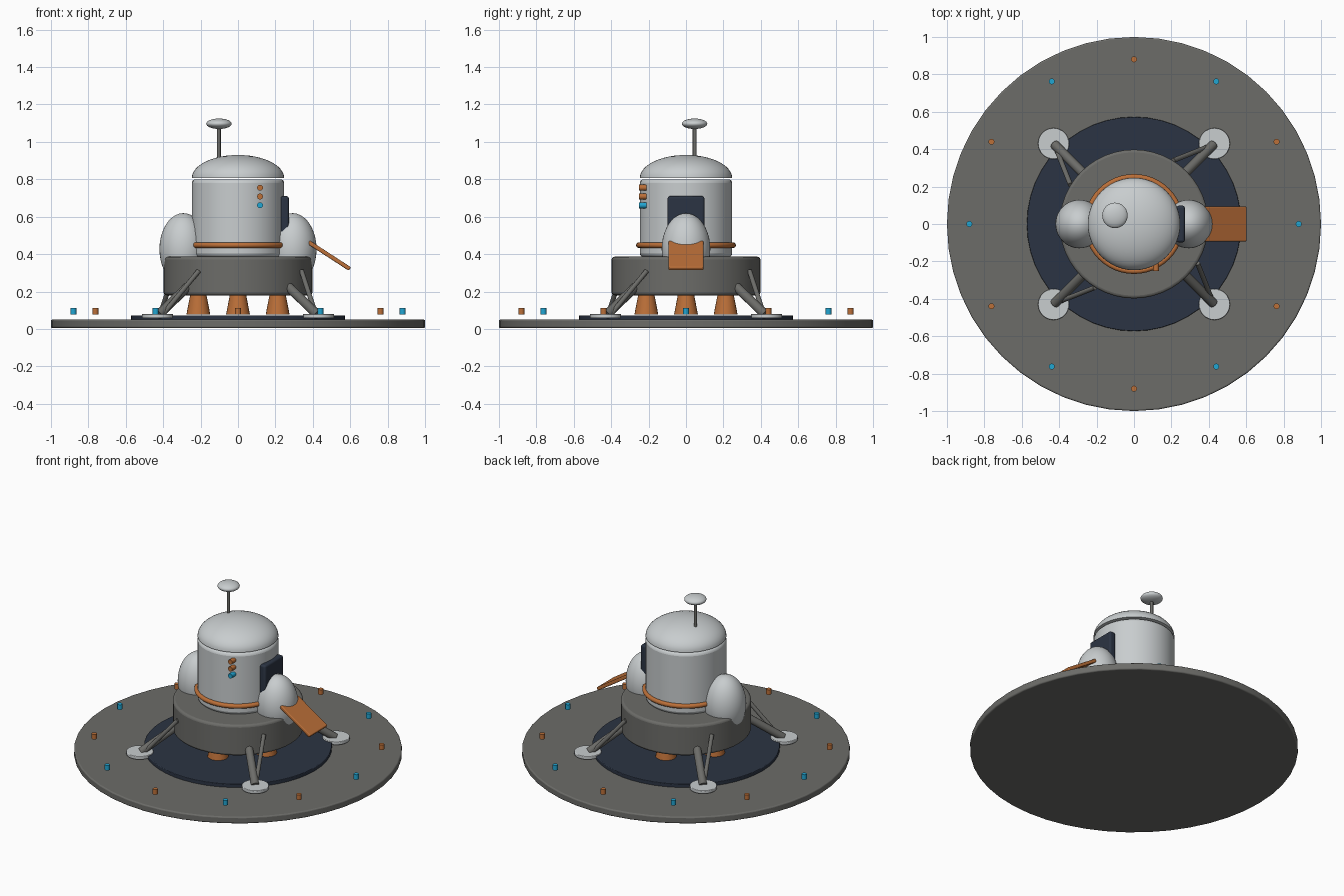
import bpy, bmesh, math
from mathutils import Vector, Matrix

if "Cube" in bpy.data.objects:
    bpy.data.objects.remove(bpy.data.objects["Cube"])


def colour(name, r, g, b):
    m = bpy.data.materials.new(name)
    m.diffuse_color = (r, g, b, 1)
    m.use_nodes = True
    m.node_tree.nodes["Principled BSDF"].inputs["Base Color"].default_value = m.diffuse_color
    return m


GREY = colour("dark grey", 0.15, 0.15, 0.14)
PALE = colour("pale grey", 0.58, 0.61, 0.62)
NAVY = colour("navy", 0.024, 0.034, 0.056)
ORANGE = colour("copper orange", 0.50, 0.16, 0.04)
BLUE = colour("light blue", 0.015, 0.38, 0.65)


def finish(name, mat, bevel=0):
    """Name, colour and smooth the active object, with an optional rounded edge."""
    ob = bpy.context.object
    ob.name = name
    ob.data.materials.clear()
    ob.data.materials.append(mat)
    if bevel:
        bpy.ops.object.transform_apply(location=False, rotation=False, scale=True)
        mod = ob.modifiers.new("rounded edge", 'BEVEL')
        mod.width, mod.segments, mod.limit_method = bevel, 3, 'ANGLE'
        mod.angle_limit = math.radians(40)
    bpy.ops.object.shade_smooth_by_angle(angle=math.radians(35))
    return ob


def cylinder(name, mat, x, y, z0, z1, r0, r1=None, sides=48, bevel=0):
    bpy.ops.mesh.primitive_cone_add(
        vertices=sides, radius1=r0, radius2=r0 if r1 is None else r1,
        depth=z1 - z0, location=(x, y, (z0 + z1) / 2))
    return finish(name, mat, bevel)


def rod(name, mat, a, b, r, sides=16):
    a, b = Vector(a), Vector(b)
    bpy.ops.mesh.primitive_cylinder_add(
        vertices=sides, radius=r, depth=(b - a).length, location=(a + b) / 2,
        rotation=(b - a).to_track_quat('Z', 'Y').to_euler())
    return finish(name, mat)


def ellipsoid(name, mat, loc, size, segs=40, rings=20):
    bpy.ops.mesh.primitive_uv_sphere_add(segments=segs, ring_count=rings, radius=1, location=loc)
    bpy.context.object.scale = size
    return finish(name, mat)


def box(name, mat, loc, size, tilt=0, bevel=0.008):
    bpy.ops.mesh.primitive_cube_add(size=1, location=loc, rotation=(0, tilt, 0))
    bpy.context.object.scale = size
    return finish(name, mat, bevel)


# Landing pad
cylinder("pad_base", GREY, 0, 0, 0.005, 0.05, 1.0, bevel=0.008)
cylinder("pad_centre", NAVY, 0, 0, 0.045, 0.073, 0.573, bevel=0.004)
for i in range(12):
    a = math.radians(30 * i)
    cylinder("pad_light", ORANGE if i % 2 else BLUE, 0.88 * math.cos(a), 0.88 * math.sin(a),
             0.078, 0.112, 0.016, sides=12)

# Lower stage with four engine nozzles
cylinder("lower_stage", GREY, 0, 0, 0.18, 0.386, 0.398, bevel=0.015)
for i in range(4):
    a = math.radians(90 * i)
    cylinder("engine_nozzle", ORANGE, 0.212 * math.cos(a), 0.212 * math.sin(a),
             0.076, 0.2, 0.064, 0.04, sides=24)

# Landing legs: each a foot, a main strut and a brace
for i in range(4):
    turn = Matrix.Rotation(math.radians(90 * i), 3, 'Z')
    foot = turn @ Vector((0.43, -0.43, 0.07))
    cylinder("foot", PALE, foot.x, foot.y, 0.058, 0.08, 0.083, sides=32, bevel=0.004)
    rod("main_strut", GREY, turn @ Vector((0.425, -0.425, 0.075)),
        turn @ Vector((0.27, -0.27, 0.225)), 0.025)
    rod("brace_strut", GREY, turn @ Vector((0.415, -0.40, 0.08)),
        turn @ Vector((0.34, -0.21, 0.31)), 0.013)

# Cabin, trim ring and side pods
cylinder("cabin", PALE, 0, 0, 0.385, 0.8, 0.247, bevel=0.02)
bpy.ops.mesh.primitive_torus_add(major_radius=0.252, minor_radius=0.015, major_segments=48,
                                 minor_segments=12, location=(0, 0, 0.448))
finish("cabin_ring", ORANGE)
for side in (-1, 1):
    ellipsoid("side_pod", PALE, (side * 0.292, 0, 0.427), (0.128, 0.13, 0.192))

# Roof dome: upper half of a flattened sphere, closed underneath
dome = ellipsoid("roof_dome", PALE, (0, 0, 0.807), (0.247, 0.247, 0.123), 48, 24)
bm = bmesh.new()
bm.from_mesh(dome.data)
cut = bmesh.ops.bisect_plane(bm, geom=bm.verts[:] + bm.edges[:] + bm.faces[:], dist=1e-4,
                             plane_co=(0, 0, 0), plane_no=(0, 0, -1), clear_outer=True)
bmesh.ops.contextual_create(bm, geom=[e for e in bm.edges if e.is_boundary])
bmesh.ops.recalc_face_normals(bm, faces=bm.faces[:])
bm.to_mesh(dome.data)
bm.free()
bpy.context.view_layer.objects.active = dome
bpy.ops.object.shade_smooth_by_angle(angle=math.radians(35))

# Hatch and boarding ramp
box("hatch", NAVY, (0.25, 0, 0.585), (0.044, 0.196, 0.25), bevel=0.012)
box("ramp", ORANGE, (0.488, 0, 0.392), (0.262, 0.186, 0.022), tilt=math.radians(33), bevel=0.006)

# Signal lights on the cabin front
for z, mat in ((0.755, ORANGE), (0.708, ORANGE), (0.661, BLUE)):
    rod("signal_light", mat, (0.118, -0.21, z), (0.118, -0.252, z), 0.016, 12)

# Antenna
rod("antenna_mast", GREY, (-0.102, 0.046, 0.85), (-0.102, 0.046, 1.09), 0.01)
ellipsoid("antenna_dish", PALE, (-0.102, 0.046, 1.097), (0.068, 0.068, 0.028), 32, 16)
